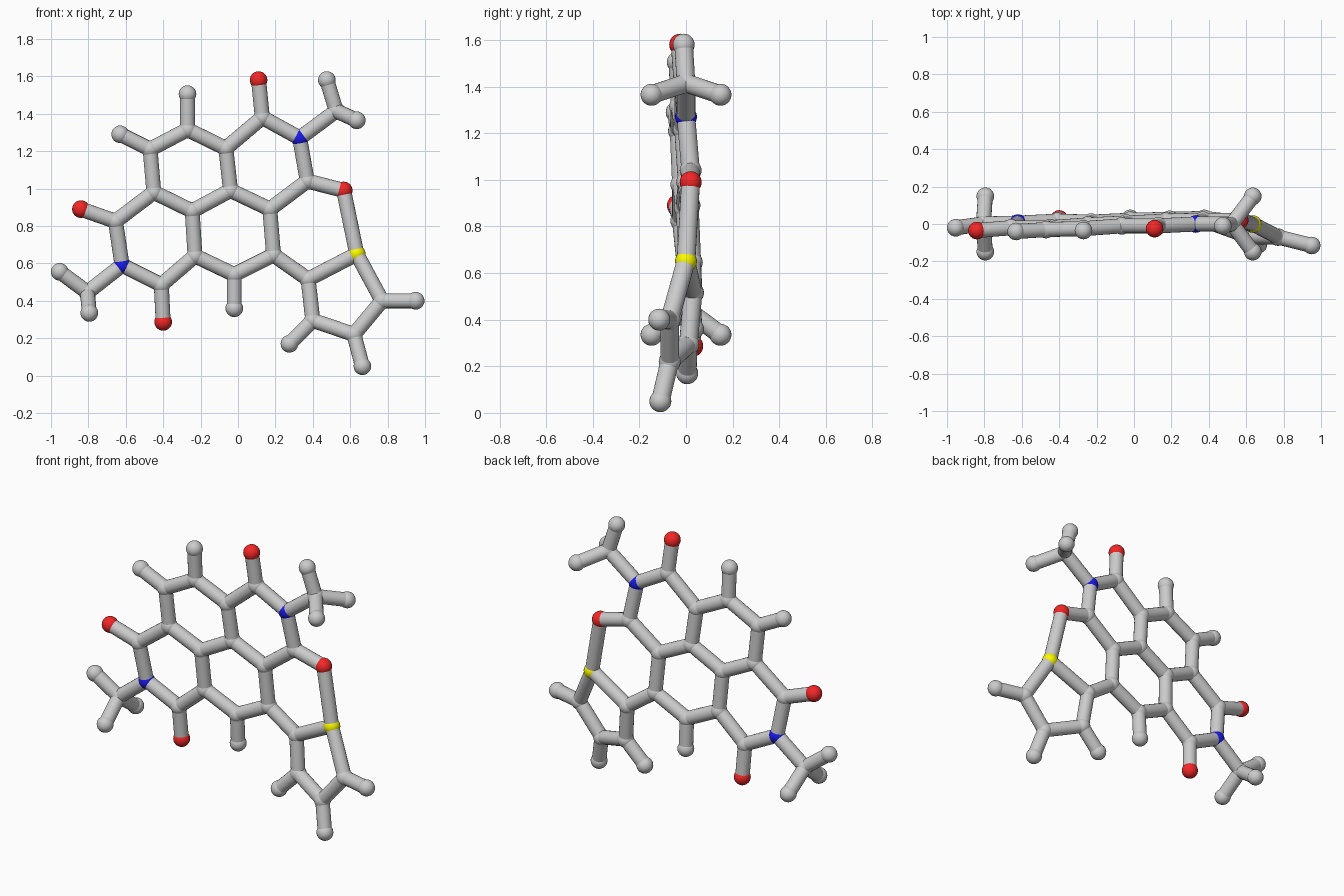
import bpy, bmesh
from mathutils import Vector

if "Cube" in bpy.data.objects:
    bpy.data.objects.remove(bpy.data.objects["Cube"])

BALL, STICK = 0.047, 0.040

# atom centres (x, y, z) grouped by element
ATOMS = {
    "carbon": [
        (-.47, -.03, 1.21), (-.27, -.025, 1.315), (-.065, -.01, 1.215), (.13, -.01, 1.38),
        (.37, .02, 1.04), (.17, .015, .89), (-.04, .005, .99), (-.245, -.005, .88),
        (-.45, -.02, .98), (-.655, -.02, .825), (-.41, .015, .485), (-.23, .01, .64),
        (-.02, .02, .54), (.19, .025, .645), (.375, .03, .515),
        (.77, -.07, .40), (.62, -.07, .22), (.40, .01, .295),
        (.525, 0, 1.415), (-.805, 0, .445)],
    "hydrogen": [
        (-.63, -.04, 1.29), (-.27, -.035, 1.505), (-.02, .03, .36),
        (.95, -.115, .40), (.665, -.11, .05), (.275, .005, .17),
        (.475, -.01, 1.58), (-.953, -.02, .555)],
    "oxygen": [(.11, -.025, 1.58), (.565, .02, .99), (-.84, -.035, .89), (-.40, .027, .287)],
    "nitrogen": [(.33, 0, 1.27), (-.62, .005, .59)],
    "sulfur": [(.635, 0, .65)],
}
# mirrored hydrogen pairs of the two methyl ends
for x, z in ((.635, 1.365), (-.795, .335)):
    for s in (-1, 1):
        ATOMS["hydrogen"].append((x, s * .148, z))

COLORS = {"oxygen": (.9, .02, .02, 1), "nitrogen": (.01, .01, .8, 1), "sulfur": (.95, .95, .0, 1)}


def make_object(name, bm, mat=None):
    for f in bm.faces:
        f.smooth = len(f.verts) <= 4
    me = bpy.data.meshes.new(name)
    bm.to_mesh(me)
    bm.free()
    ob = bpy.data.objects.new(name, me)
    bpy.context.collection.objects.link(ob)
    if mat:
        me.materials.append(mat)
    return ob


def ball(name, p, mat):
    bm = bmesh.new()
    bmesh.ops.create_uvsphere(bm, u_segments=24, v_segments=14, radius=BALL)
    make_object(name, bm, mat).location = p


def stick(name, a, b):
    d = b - a
    bm = bmesh.new()
    bmesh.ops.create_cone(bm, cap_ends=True, segments=20, radius1=STICK,
                          radius2=STICK, depth=d.length)
    ob = make_object(name, bm)
    ob.location = (a + b) / 2
    ob.rotation_mode = 'QUATERNION'
    ob.rotation_quaternion = d.to_track_quat('Z', 'Y')


# atom balls
atoms = []
for element, points in ATOMS.items():
    mat = None
    if element in COLORS:
        mat = bpy.data.materials.new(element)
        mat.diffuse_color = COLORS[element]
        mat.use_nodes = True
        mat.node_tree.nodes["Principled BSDF"].inputs["Base Color"].default_value = mat.diffuse_color
    for i, p in enumerate(points):
        ball(f"{element}_ball_{i + 1}", p, mat)
        atoms.append((element, Vector(p)))

# bond sticks between close neighbours, plus the long oxygen-sulfur bond
count = 0
for i, (ea, a) in enumerate(atoms):
    for eb, b in atoms[i + 1:]:
        pair = {ea, eb}
        limit = .36 if pair == {"oxygen", "sulfur"} else .31
        if pair != {"hydrogen"} and (a - b).length < limit:
            count += 1
            stick(f"bond_stick_{count}", a, b)
